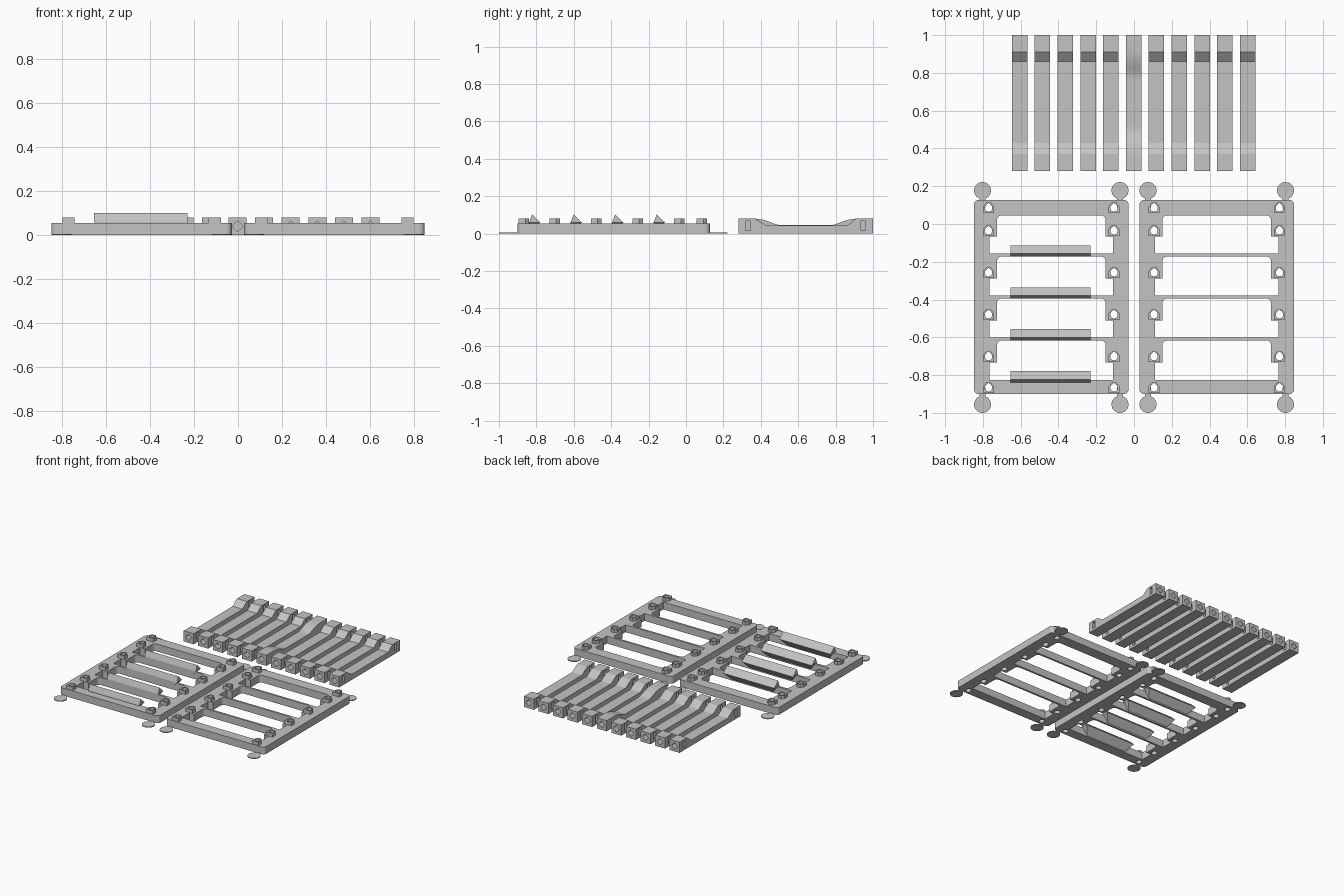
import bpy, bmesh, math
from mathutils import Matrix

cube = bpy.data.objects.get("Cube")
if cube:
    bpy.data.objects.remove(cube)

grey = bpy.data.materials.new("light grey")
grey.use_nodes = True
grey.diffuse_color = (0.55, 0.55, 0.55, 1)
grey.node_tree.nodes["Principled BSDF"].inputs["Base Color"].default_value = (0.55, 0.55, 0.55, 1)


def activate(obj):
    bpy.ops.object.select_all(action='DESELECT')
    obj.select_set(True)
    bpy.context.view_layer.objects.active = obj


def slab(name, loops, low, high, turn=None):
    """Extrude an outline with inner hole loops between two heights."""
    curve = bpy.data.curves.new(name, 'CURVE')
    curve.dimensions = '2D'
    curve.fill_mode = 'BOTH'
    curve.extrude = (high - low) / 2
    for loop in loops:
        spline = curve.splines.new('POLY')
        spline.points.add(len(loop) - 1)
        for p, (x, y) in zip(spline.points, loop):
            p.co = (x, y, 0, 1)
        spline.use_cyclic_u = True
        spline.use_smooth = False
    obj = bpy.data.objects.new(name, curve)
    bpy.context.collection.objects.link(obj)
    activate(obj)
    bpy.ops.object.convert(target='MESH')
    obj = bpy.context.object
    mesh = obj.data
    mesh.transform(Matrix.Translation((0, 0, (low + high) / 2)))
    if turn:
        mesh.transform(turn)
    bm = bmesh.new()
    bm.from_mesh(mesh)
    bmesh.ops.remove_doubles(bm, verts=bm.verts, dist=0.0001)
    bmesh.ops.recalc_face_normals(bm, faces=bm.faces)
    bm.to_mesh(mesh)
    bm.free()
    mesh.materials.clear()
    mesh.materials.append(grey)
    return obj


def copy_at(obj, name, x=0, y=0):
    new = bpy.data.objects.new(name, obj.data)
    new.location = (x, y, 0)
    bpy.context.collection.objects.link(new)
    return new


def arc(cx, cy, r, start, end, steps=6):
    return [(cx + r * math.cos(math.radians(start + (end - start) * i / steps)),
             cy + r * math.sin(math.radians(start + (end - start) * i / steps)))
            for i in range(steps + 1)]


def rectangle(x0, x1, y0, y1):
    return [(x0, y0), (x1, y0), (x1, y1), (x0, y1)]


def rounded(x, y0, y1, r):
    return (arc(x - r, y0 + r, r, -90, 0) + arc(x - r, y1 - r, r, 0, 90)
            + arc(r - x, y1 - r, r, 90, 180) + arc(r - x, y0 + r, r, 180, 270))


def teardrop(x, y, r):
    return arc(x, y, r, 140, 400, 10) + [(x, y + r * 1.35)]


def opening(top, ledge, bottom):
    """Wide window narrowed by a ledge on each side, with rounded top corners."""
    wide, narrow, r = 0.328, 0.288, 0.025
    return ([(-wide, bottom), (wide, bottom), (wide, ledge), (narrow, ledge)]
            + arc(narrow - r, top - r, r, 0, 90) + arc(r - narrow, top - r, r, 90, 180)
            + [(-narrow, ledge), (-wide, ledge)])


# Frames: one plate with four windows and string holes
FRAME_X, HEIGHT, PITCH = 0.438, 0.055, 0.222
clip_rows = [0.085, -0.036, -0.258, -0.48, -0.702, -0.867]
clips = [(side * 0.332, y) for side in (-1, 1) for y in clip_rows]
windows = []
for i in range(4):
    top = 0.045 if i == 0 else 0.05 - PITCH * i
    bottom = -0.825 if i == 3 else 0.065 - PITCH * (i + 1)
    windows.append(opening(top, -0.066 - PITCH * i, bottom))
holes = [teardrop(x, y, 0.02) for x, y in clips]
frame = slab("left_frame", [rounded(0.41, -0.90, 0.127, 0.025)] + windows + holes, 0, HEIGHT)
frame.location.x = FRAME_X
copy_at(frame, "right_frame", -FRAME_X)

# Clips around the string holes
house = [(-0.028, -0.028), (0.028, -0.028), (0.028, 0.008), (0.012, 0.028),
         (-0.012, 0.028), (-0.028, 0.008)]
clip = slab("string_clip", [house, teardrop(0, 0, 0.02)], HEIGHT, 0.08)
for fx in (-FRAME_X, FRAME_X):
    for x, y in clips:
        copy_at(clip, "string_clip", fx + x, y)
bpy.data.objects.remove(clip)

# Corner discs, each with a short neck
disc = slab("corner_disc", [arc(0, 0, 0.045, 0, 350, 35)], 0, 0.006)
neck = slab("disc_neck", [rectangle(-0.015, 0.015, -0.06, 0.06)], 0, 0.005)
for fx in (-FRAME_X, FRAME_X):
    for side in (-1, 1):
        for y in (-0.955, 0.177):
            copy_at(disc, "corner_disc", fx + side * 0.364, y)
            copy_at(neck, "disc_neck", fx + side * 0.364, y + (0.03 if y < 0 else -0.03))
bpy.data.objects.remove(disc)
bpy.data.objects.remove(neck)

# Wedge blades on the right frame, tapered underneath
along_x = Matrix(((0, 0, 1, 0), (1, 0, 0, 0), (0, 1, 0, 0), (0, 0, 0, 1)))
section = [(-0.008, 0.005), (0.004, 0.005), (0.052, 0.06), (0.008, 0.102), (-0.008, 0.06)]
blade = slab("wedge_blade", [section], -0.212, 0.212, along_x)
for v in blade.data.vertices:
    if v.co.z < 0.02:
        v.co.x *= 0.8
for i in range(4):
    copy_at(blade, "wedge_blade", -0.441, -0.165 - PITCH * i)
bpy.data.objects.remove(blade)

# Slats: raised ends with string holes
START, END = 0.28, 1.0
ends = [(START, 0), (END, 0), (END, 0.08)]
straight = ends + [(0.91, 0.08), (0.86, 0.042), (0.43, 0.042), (0.37, 0.08), (START, 0.08)]
dip = [(0.92 - 0.56 * i / 24,
        0.08 - 0.035 * min(1, math.sin(math.pi * i / 24) * 1.5) ** 2) for i in range(25)]
curved = ends + dip + [(START, 0.08)]
slots = [rectangle(y - 0.012, y + 0.012, 0.017, 0.068) for y in (0.332, 0.948)]


def make_slat(name, loops):
    obj = slab(name, loops, -0.041, 0.041, along_x)
    for y in (START + 0.02, END - 0.02):
        bpy.ops.mesh.primitive_cylinder_add(vertices=4, radius=0.025, depth=0.09,
                                            location=(0, y, 0.04),
                                            rotation=(math.pi / 2, 0, 0))
        cutter = bpy.context.object
        cutter.hide_render = True
        cutter.data.materials.append(grey)
        activate(obj)
        mod = obj.modifiers.new("string_hole", 'BOOLEAN')
        mod.operation = 'DIFFERENCE'
        mod.solver = 'EXACT'
        mod.object = cutter
        bpy.ops.object.modifier_apply(modifier=mod.name)
        bpy.data.objects.remove(cutter)
    return obj


slat = make_slat("slat", [straight] + slots)
for i in range(-5, 6):
    if i:
        copy_at(slat, "slat", i * 0.1207 - 0.002)
bpy.data.objects.remove(slat)
middle = make_slat("middle_slat", [curved])
middle.location.x = -0.002
activate(middle)
bpy.ops.object.shade_smooth_by_angle(angle=math.radians(30))
